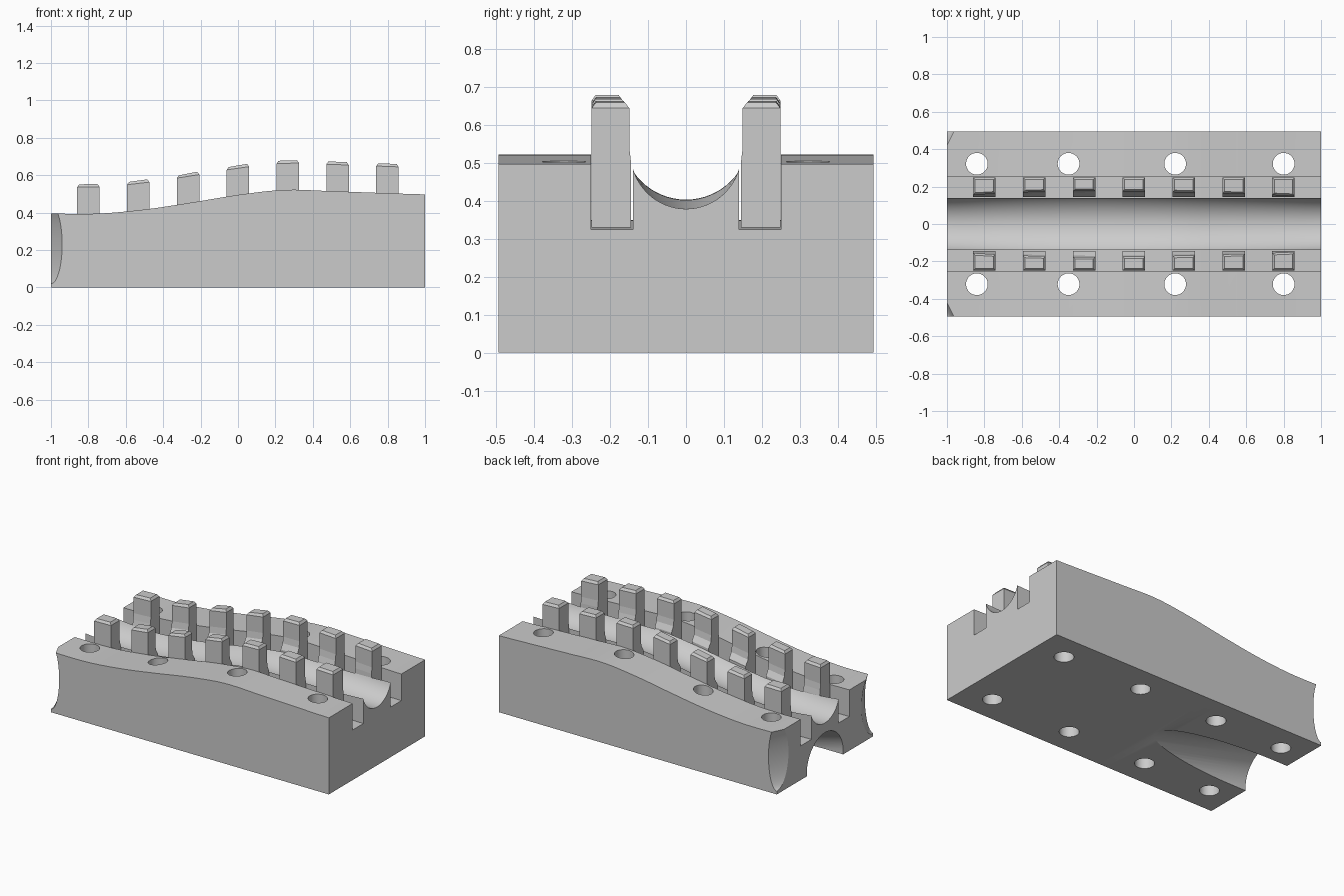
import bpy, bmesh, math
from mathutils import Vector

cube = bpy.data.objects.get("Cube")
if cube:
    bpy.data.objects.remove(cube, do_unlink=True)

grey = bpy.data.materials.new("plain grey")
grey.use_nodes = True
grey.diffuse_color = (0.6, 0.6, 0.6, 1)
grey.node_tree.nodes["Principled BSDF"].inputs["Base Color"].default_value = (0.6, 0.6, 0.6, 1)

HALF_Y = 0.495
# Heights of the crown and half widths of the trough, evenly spaced from x = -1 to 1
CROWN = [0.395, 0.395, 0.417, 0.454, 0.495, 0.522, 0.515, 0.506, 0.498]
TROUGH = [0.148, 0.162, 0.172, 0.176, 0.174, 0.169, 0.162, 0.154, 0.145]


def smooth_value(values, x):
    """Catmull-Rom value at x, straight beyond the ends."""
    u = (min(max(x, -1), 1) + 1) * (len(values) - 1) / 2
    i = min(int(u), len(values) - 2)
    t = u - i
    a, b, c, d = (values[min(max(i + k, 0), len(values) - 1)] for k in (-1, 0, 1, 2))
    return b + 0.5 * t * (c - a + t * (2*a - 5*b + 4*c - d + t * (3*(b - c) + d - a)))


def crown(x):
    return smooth_value(CROWN, x)


def trough_width(x):
    return smooth_value(TROUGH, x)


def loft(name, sections):
    """Closed solid through a row of cross-sections with equal point counts."""
    bm = bmesh.new()
    rings = [[bm.verts.new(p) for p in s] for s in sections]
    n = len(rings[0])
    for r, s in zip(rings, rings[1:]):
        for i in range(n):
            j = (i + 1) % n
            bm.faces.new((r[i], r[j], s[j], s[i]))
    bm.faces.new(rings[0][::-1])
    bm.faces.new(rings[-1])
    bmesh.ops.recalc_face_normals(bm, faces=bm.faces)
    mesh = bpy.data.meshes.new(name)
    bm.to_mesh(mesh)
    bm.free()
    mesh.materials.append(grey)
    obj = bpy.data.objects.new(name, mesh)
    bpy.context.collection.objects.link(obj)
    return obj


def activate(obj):
    bpy.ops.object.select_all(action='DESELECT')
    obj.select_set(True)
    bpy.context.view_layer.objects.active = obj


def cut(target, cutter):
    activate(target)
    mod = target.modifiers.new("cut", 'BOOLEAN')
    mod.operation = 'DIFFERENCE'
    mod.solver = 'EXACT'
    mod.object = cutter
    bpy.ops.object.modifier_apply(modifier=mod.name)
    bpy.data.objects.remove(cutter, do_unlink=True)


def tube(name, start, end, radius, sides=48):
    axis = Vector(end) - Vector(start)
    turn = axis.to_track_quat('Z', 'Y')
    ring = [turn @ Vector((radius * math.cos(2*math.pi*i/sides),
                           radius * math.sin(2*math.pi*i/sides), 0)) for i in range(sides)]
    return loft(name, [[Vector(p) + q for q in ring] for p in (start, end)])


# Block with a curved crown
stations = [-1 + i / 20 for i in range(41)]
block = loft("block", [[(x, -HALF_Y, 0), (x, HALF_Y, 0), (x, HALF_Y, crown(x)),
                        (x, -HALF_Y, crown(x))] for x in stations])

# Round-bottomed trough along the middle
cut_stations = [-1.03] + [x + 0.007 for x in stations[:-1]] + [1.03]


def trough_section(x):
    r = trough_width(x)
    centre = crown(x) - 0.119 + r
    arc = [(x, r * math.cos(a), centre - r * math.sin(a))
           for a in (math.pi * i / 32 for i in range(33))]
    return [(x, r, 0.9)] + arc + [(x, -r, 0.9)]


cut(block, loft("trough_cutter", [trough_section(x) for x in cut_stations]))

# Tooth slots on both sides of the trough
for side in (-1, 1):
    cut(block, loft("slot_cutter", [[(x, side * y, z) for y, z in (
        (0.14, crown(x) - 0.173), (0.25, crown(x) - 0.173), (0.25, 0.95), (0.14, 0.95))]
        for x in cut_stations]))

# Bolt holes through the block
for side in (-1, 1):
    for x in (-0.84, -0.35, 0.22, 0.8):
        cut(block, tube("hole_cutter", (x, side * 0.322, -0.1), (x, side * 0.322, 0.8), 0.058))

# Sloping arch under the low end
slope = 0.256
cut(block, tube("arch_cutter", (-1.2, 0, 0.02 + 0.2 * slope), (0.4, 0, 0.02 - 1.4 * slope),
                0.187, 64))

# Hollowed corners at the low end
for side in (-1, 1):
    cut(block, loft("corner_cutter", [
        [(-1 + s / 2 + 0.06 * math.cos(a), side * (HALF_Y + s), 0.23 + 0.21 * math.sin(a))
         for a in (2 * math.pi * i / 48 for i in range(48))] for s in (-0.3, 0.3)]))

activate(block)
bpy.ops.object.shade_smooth_by_angle(angle=math.radians(25))


# Rows of chamfered teeth standing in the slots
def tooth(name, x, side):
    def ring(lift, inner, inset=0.0):
        corners = []
        for sx, outer in ((-1, False), (1, False), (1, True), (-1, True)):
            px = x + sx * (0.06 - inset)
            y = 0.249 - inset if outer else inner(px) + inset
            corners.append((px, side * y, crown(x + sx * 0.06) + lift))
        return corners

    def narrow(px):
        return 0.145

    def shoulder(px):
        return max(0.145, trough_width(px) - 0.006)

    return loft(name, [ring(-0.172, narrow), ring(-0.035, narrow), ring(0, shoulder),
                       ring(0.04, trough_width), ring(0.143, trough_width),
                       ring(0.158, trough_width, 0.011)])


for side, label in ((-1, "front"), (1, "back")):
    for i in range(7):
        tooth(f"{label}_tooth_{i + 1}", -0.8 + i * 0.2665, side)
